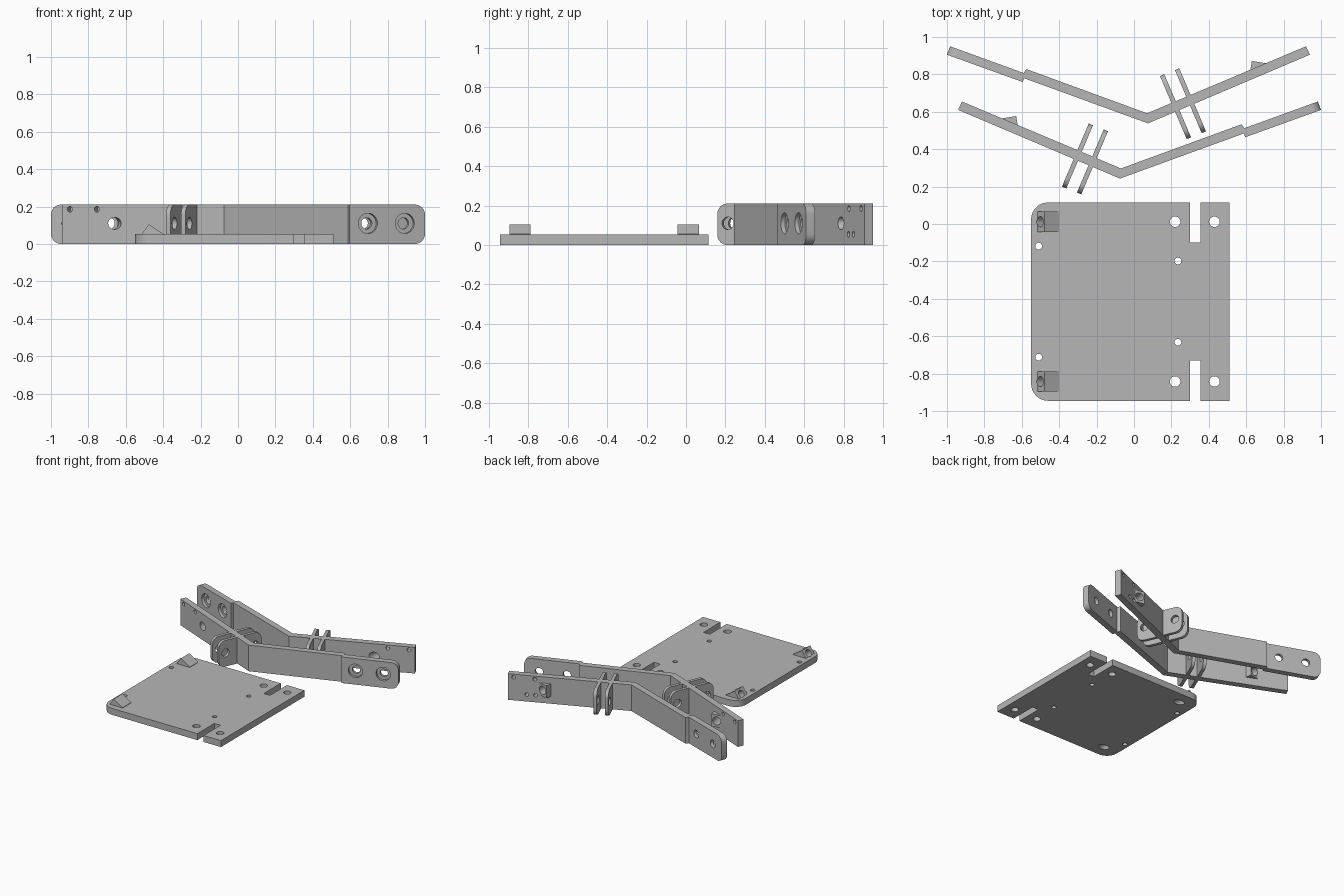
import bpy, bmesh, math
from mathutils import Vector, Matrix

if "Cube" in bpy.data.objects:
    bpy.data.objects.remove(bpy.data.objects["Cube"])

grey = bpy.data.materials.new("plain grey")
grey.diffuse_color = (0.47, 0.47, 0.47, 1)
grey.use_nodes = True
grey.node_tree.nodes["Principled BSDF"].inputs["Base Color"].default_value = grey.diffuse_color


def finish(name, bm):
    bmesh.ops.recalc_face_normals(bm, faces=bm.faces)
    me = bpy.data.meshes.new(name)
    bm.to_mesh(me)
    bm.free()
    ob = bpy.data.objects.new(name, me)
    bpy.context.collection.objects.link(ob)
    me.materials.append(grey)
    return ob


def prism(name, pts, depth, to3d, bevel_if=None, radius=0.05):
    """Extrude a 2D outline along depth; optionally round the edges chosen by a rule."""
    bm = bmesh.new()
    a = [bm.verts.new(to3d(u, v, depth[0])) for u, v in pts]
    b = [bm.verts.new(to3d(u, v, depth[1])) for u, v in pts]
    bm.faces.new(a)
    bm.faces.new(b[::-1])
    for i in range(len(pts)):
        j = (i + 1) % len(pts)
        bm.faces.new((a[i], b[i], b[j], a[j]))
    bmesh.ops.recalc_face_normals(bm, faces=bm.faces)
    if bevel_if:
        edges = [e for e in bm.edges if bevel_if(e.verts[0].co, e.verts[1].co)]
        bmesh.ops.bevel(bm, geom=edges, offset=radius, segments=8,
                        profile=0.5, affect='EDGES')
    return finish(name, bm)


def rod(center, axis, r, length, sides=32):
    bm = bmesh.new()
    rot = Vector(axis).to_track_quat('Z', 'Y').to_matrix().to_4x4()
    bmesh.ops.create_cone(bm, cap_ends=True, segments=sides, radius1=r, radius2=r,
                          depth=length, matrix=Matrix.Translation(center) @ rot)
    return finish("cutter", bm)


def combine(ob, parts, op):
    """Apply boolean operations one after another and discard the operands."""
    for p in parts:
        m = ob.modifiers.new("bool", 'BOOLEAN')
        m.operation, m.solver, m.object = op, 'EXACT', p
        dg = bpy.context.evaluated_depsgraph_get()
        me = bpy.data.meshes.new_from_object(ob.evaluated_get(dg))
        ob.modifiers.clear()
        ob.data = me
        bpy.data.objects.remove(p)


def smooth(ob):
    bpy.ops.object.select_all(action='DESELECT')
    ob.select_set(True)
    bpy.context.view_layer.objects.active = ob
    bpy.ops.object.shade_smooth_by_angle(angle=math.radians(30))


flat = lambda u, v, w: (u, v, w)
side = lambda u, v, w: (u, w, v)

# Base plate with two slots and rounded left corners
Y0, Y1, MID = -0.945, 0.115, -0.415
plate = prism("base_plate", [
    (-0.55, Y0), (0.30, Y0), (0.30, -0.73), (0.355, -0.73), (0.355, Y0), (0.51, Y0),
    (0.51, Y1), (0.355, Y1), (0.355, -0.10), (0.30, -0.10), (0.30, Y1), (-0.55, Y1)],
    (0, 0.052), flat,
    lambda p, q: p.x < -0.5 and q.x < -0.5 and abs(p.z - q.z) > 0.04, 0.09)
lugs, holes = [], []
for s in (-1, 1):
    # Slanted lug with an angled hole at each rounded corner
    yc = MID + s * 0.427
    lugs.append(prism("lug", [(-0.515, 0.03), (-0.515, 0.052), (-0.478, 0.105),
                              (-0.40, 0.055), (-0.40, 0.03)],
                      (yc - 0.054, yc + 0.054), side))
    holes.append(rod((-0.47, yc, 0.045), (0.76, 0, -0.65), 0.028, 0.4))
    # Straight bolt holes
    holes += [rod((x, MID + s * dy, 0), (0, 0, 1), r, 0.3)
              for x, dy, r in ((0.22, 0.427, 0.028), (0.43, 0.427, 0.028),
                               (-0.51, 0.297, 0.018), (0.235, 0.217, 0.018))]
combine(plate, lugs, 'UNION')
combine(plate, holes, 'DIFFERENCE')
smooth(plate)

# Bent arms, a mirrored pair
H = 0.21
OUTLINE = [(-0.075, 0.243), (0.587, 0.484), (0.595, 0.464), (1.0, 0.61), (0.983, 0.655),
           (0.59, 0.512), (0.575, 0.533), (-0.07, 0.297), (-0.92, 0.655), (-0.94, 0.61)]


def make_arm(name, sx, dy, extra_holes):
    place = lambda u, v, w: Vector((sx * u, v + dy, w))
    turn = lambda u, v: Vector((sx * u, v, 0))
    arm = prism(name, OUTLINE, (0, H), place,
                lambda p, q: sx * p.x > 0.97 and sx * q.x > 0.97
                and abs(p.z - q.z) < 0.01, 0.055)
    along, across = (0.921, -0.39), (0.39, 0.921)
    add, cut = [], []
    # Two crossing fins with rounded corners, drilled at both ends
    for cx, cy in ((-0.302, 0.364), (-0.222, 0.332)):
        def fin(u, v, w, cx=cx, cy=cy):
            return place(cx + across[0] * u + along[0] * w,
                         cy + across[1] * u + along[1] * w, v)
        n = turn(*along)
        add.append(prism("fin", [(-0.183, 0), (0.183, 0), (0.183, H), (-0.183, H)],
                         (-0.0125, 0.0125), fin,
                         lambda p, q, n=n: abs((p - q).normalized().dot(n)) > 0.9, 0.055))
        cut += [rod(fin(e * 0.125, 0.11, 0), n, 0.032, 0.045) for e in (-1, 1)]
    # Wedge boss behind the straight end
    add.append(prism("boss", [(-0.70, 0.54), (-0.709, 0.564), (-0.63, 0.577),
                              (-0.622, 0.53), (-0.635, 0.515)], (0.06, 0.16), place))
    cut.append(rod(place(-0.667, 0.54, 0.11), turn(-0.15, 0.99), 0.032, 0.3))
    # Small screw holes in the straight end
    for x, z in [(-0.89, 0.185), (-0.745, 0.185)] + extra_holes:
        y = 0.270 - 0.422 * (x + 0.0725)
        cut.append(rod(place(x, y, z), turn(*across), 0.015, 0.2, 20))
    # Counterbored bolt holes in the rounded end
    nrm = turn(0.34, -0.94)
    for x in (0.695, 0.892):
        c = place(x, 0.464 + 0.3605 * (x - 0.595), 0.11)
        cut.append(rod(c, nrm, 0.03, 0.3))
        cut.append(rod(c, nrm, 0.054, 0.044))
    combine(arm, add, 'UNION')
    combine(arm, cut, 'DIFFERENCE')
    smooth(arm)


make_arm("front_arm", 1, 0, [])
make_arm("back_arm", -1, 0.295, [(-0.80, 0.055), (-0.74, 0.055)])
